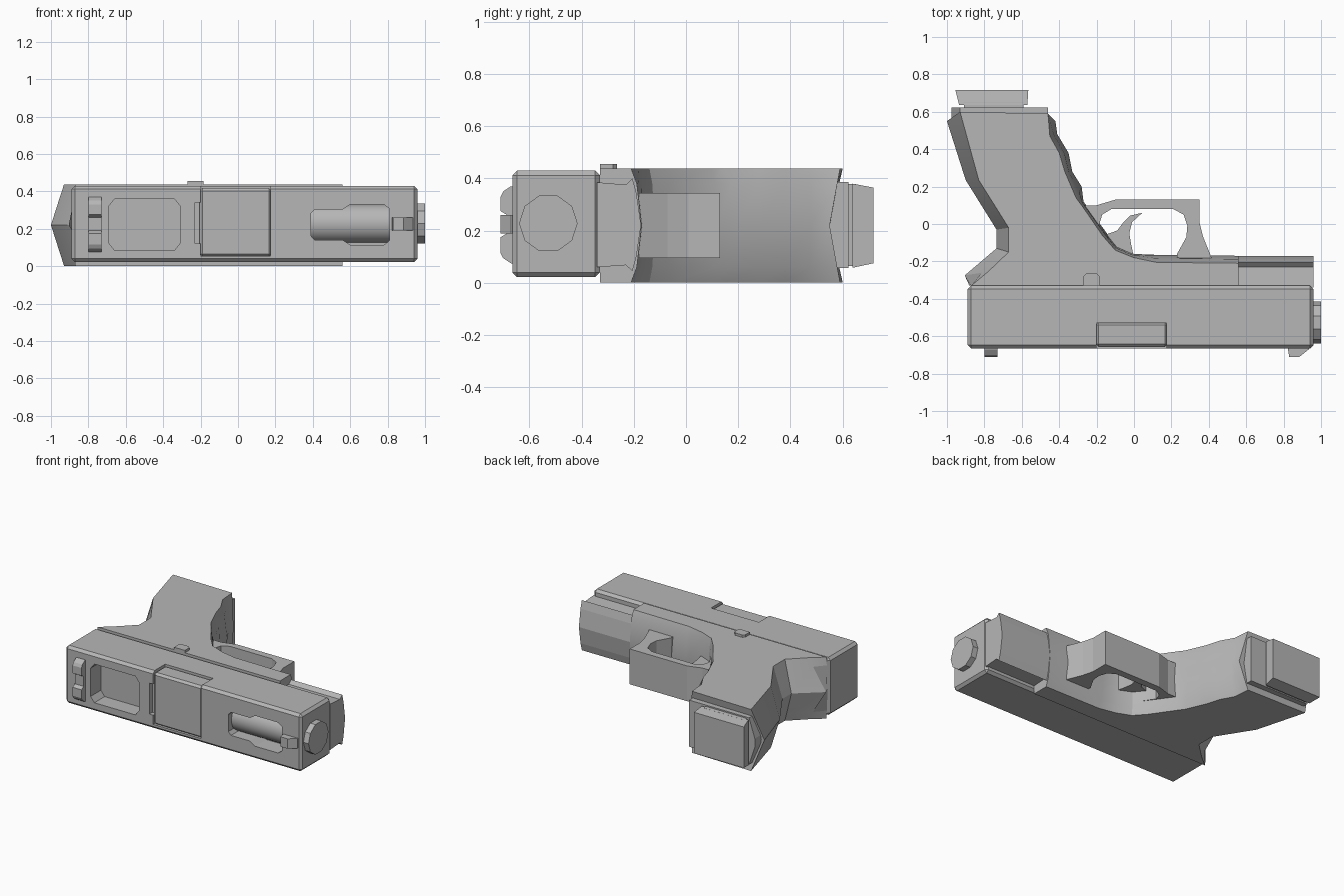
import bpy, bmesh, math

cube = bpy.data.objects.get("Cube")
if cube:
    bpy.data.objects.remove(cube, do_unlink=True)

ZC = 0.222  # mid plane of the body
grey = bpy.data.materials.new("plain grey")
grey.use_nodes = True
COL = (0.47, 0.47, 0.47, 1)
grey.diffuse_color = COL
grey.node_tree.nodes["Principled BSDF"].inputs["Base Color"].default_value = COL


def loft(name, rings):
    """Closed solid through rings of equal point count."""
    bm = bmesh.new()
    vs = [[bm.verts.new(p) for p in r] for r in rings]
    n = len(rings[0])
    bm.faces.new(vs[0])
    bm.faces.new(vs[-1])
    for a, b in zip(vs, vs[1:]):
        for i in range(n):
            j = (i + 1) % n
            bm.faces.new((a[i], a[j], b[j], b[i]))
    bmesh.ops.recalc_face_normals(bm, faces=bm.faces)
    me = bpy.data.meshes.new(name)
    bm.to_mesh(me)
    bm.free()
    me.materials.append(grey)
    ob = bpy.data.objects.new(name, me)
    bpy.context.collection.objects.link(ob)
    return ob


def prism(name, pts, axis, a, b):
    """Extrude a 2D outline along x, y or z from a to b."""
    place = {"x": lambda p, t: (t, p[0], p[1]),
             "y": lambda p, t: (p[0], t, p[1]),
             "z": lambda p, t: (p[0], p[1], t)}[axis]
    return loft(name, [[place(p, t) for p in pts] for t in (a, b)])


def box(name, x0, x1, y0, y1, z0, z1):
    return prism(name, [(x0, y0), (x1, y0), (x1, y1), (x0, y1)], "z", z0, z1)


def disc(y, z, r, n, turn=0.0):
    return [(y + r * math.cos(turn + 2 * math.pi * i / n),
             z + r * math.sin(turn + 2 * math.pi * i / n)) for i in range(n)]


def mirrored(half):
    """Complete an (x, z offset) half outline across the mid plane."""
    return [(x, ZC + d) for x, d in half] + [(x, ZC - d) for x, d in reversed(half)]


def apply(ob, kind, **settings):
    mod = ob.modifiers.new(kind.title(), kind)
    for k, v in settings.items():
        setattr(mod, k, v)
    bpy.context.view_layer.objects.active = ob
    bpy.ops.object.modifier_apply(modifier=mod.name)


def cut(ob, cutter):
    apply(ob, "BOOLEAN", operation="DIFFERENCE", solver="EXACT", object=cutter)
    bpy.data.objects.remove(cutter, do_unlink=True)


def smooth(ob, angle=30):
    bpy.ops.object.select_all(action="DESELECT")
    ob.select_set(True)
    bpy.context.view_layer.objects.active = ob
    bpy.ops.object.shade_smooth_by_angle(angle=math.radians(angle))


# Slide with chamfered edges
slide = box("slide", -0.89, 0.96, -0.665, -0.33, 0.022, 0.43)
apply(slide, "BEVEL", width=0.018, segments=1)
# Rear rounded-corner pocket
cut(slide, prism("pocket_cutter", mirrored(
    [(-0.69, 0.10), (-0.66, 0.137), (-0.34, 0.137), (-0.31, 0.10)]),
    "y", -0.8, -0.55))
# Front window over the barrel
cut(slide, prism("window_cutter", mirrored(
    [(0.39, 0.06), (0.41, 0.082), (0.56, 0.082), (0.60, 0.108), (0.78, 0.108), (0.81, 0.085)]),
    "y", -0.8, -0.54))
# Side port with its rear notch
cut(slide, box("port_cutter", -0.20, 0.175, -0.8, -0.53, 0.055, 0.6))
cut(slide, box("notch_cutter", -0.23, -0.19, -0.8, -0.63, 0.12, 0.34))
hood = box("chamber_hood", -0.205, 0.18, -0.657, -0.525, 0.05, 0.418)
apply(hood, "BEVEL", width=0.015, segments=1)

# Barrel and muzzle
smooth(prism("barrel", disc(-0.527, 0.228, 0.103, 32), "x", 0.3, 0.94))
prism("muzzle", disc(-0.527, 0.228, 0.112, 10), "x", 0.93, 1.0)

# Sights
rear = prism("rear_sight", [(-0.67, 0.075), (-0.70, 0.095), (-0.71, 0.115), (-0.71, 0.175),
                            (-0.685, 0.19), (-0.685, 0.26), (-0.71, 0.275), (-0.71, 0.33),
                            (-0.70, 0.35), (-0.67, 0.37), (-0.65, 0.37), (-0.65, 0.075)],
             "x", -0.80, -0.73)
prism("front_sight", [(0.82, -0.65), (0.83, -0.71), (0.885, -0.71), (0.935, -0.67), (0.935, -0.65)],
      "z", 0.19, 0.26)

# Frame and grip: flat side outline swelling to a ridge on the mid plane
side = [(-.93, .60), (-.83, .235), (-.67, -.02), (-.67, -.15), (-.78, -.255), (-.87, -.33),
        (.56, -.33), (.56, -.21), (.12, -.205), (0, -.18), (-.10, -.14), (-.17, -.06),
        (-.28, .10), (-.31, .14), (-.37, .28), (-.40, .38), (-.45, .47), (-.46, .59)]
ridge = [(-1, .55), (-.90, .235), (-.735, -.03), (-.735, -.13), (-.905, -.275), (-.88, -.33),
         (.56, -.33), (.56, -.17), (.12, -.165), (0, -.16), (-.09, -.12), (-.13, -.07),
         (-.27, .12), (-.28, .20), (-.33, .28), (-.35, .38), (-.41, .48), (-.42, .55)]
rings = []
for z, back, front in ((0.002, 0, 0), (0.06, .27, .55), (0.22, 1, 1), (0.38, .27, .55), (0.438, 0, 0)):
    rings.append([(a[0] + (b[0] - a[0]) * f, a[1] + (b[1] - a[1]) * f, z)
                  for i, (a, b) in enumerate(zip(side, ridge))
                  for f in [back if i in range(6) or i == 17 else front]])
smooth(loft("frame_and_grip", rings), 25)

# Front part of the frame under the slide
prism("frame_front", [(-0.34, 0.06), (-0.23, 0.068), (-0.205, 0.045), (-0.19, 0.10), (-0.172, 0.222),
                      (-0.19, 0.345), (-0.205, 0.40), (-0.23, 0.376), (-0.34, 0.385)],
      "x", 0.5, 0.96)

# Guard loop
guard = prism("trigger_guard", [(-.30, .10), (-.20, .10), (-.10, .13), (.35, .13), (.35, .01),
                                (.37, -.07), (.415, -.18), (.38, -.24), (-.15, -.24), (-.25, -.02)],
              "z", 0.095, 0.345)
cut(guard, prism("guard_cutter", [(-.185, 0), (-.17, .05), (-.12, .08), (.21, .08), (.265, .05),
                                  (.285, -.01), (.28, -.07), (.23, -.16), (.22, -.30), (-.02, -.30),
                                  (-.10, -.13)], "z", 0, 0.5))

# Trigger
prism("trigger", [(.045, .06), (-.02, .045), (-.06, .005), (-.09, -.035), (-.16, -.06), (-.12, -.18),
                  (.0, -.18), (-.015, -.11), (-.025, -.05), (-.01, .01)], "z", 0.165, 0.28)

# Small lever on the side
prism("slide_lever", [(-.27, -.33), (-.27, -.28), (-.255, -.265), (-.20, -.265), (-.185, -.28),
                      (-.185, -.33)], "z", 0.40, 0.455)

# Grip end plate, neck and base
prism("grip_end_plate", mirrored([(-.975, .03), (-.93, .165), (-.46, .165)]), "y", 0.53, 0.622)
box("magazine_neck", -.91, -.59, 0.60, 0.65, 0.065, 0.378)
loft("magazine_base", [[(x0, y, z0), (x1, y, z0), (x1, y, z1), (x0, y, z1)]
                       for y, x0, x1, z0, z1 in ((.637, -.935, -.57, .058, .38),
                                                 (.717, -.955, -.565, .075, .365))])
